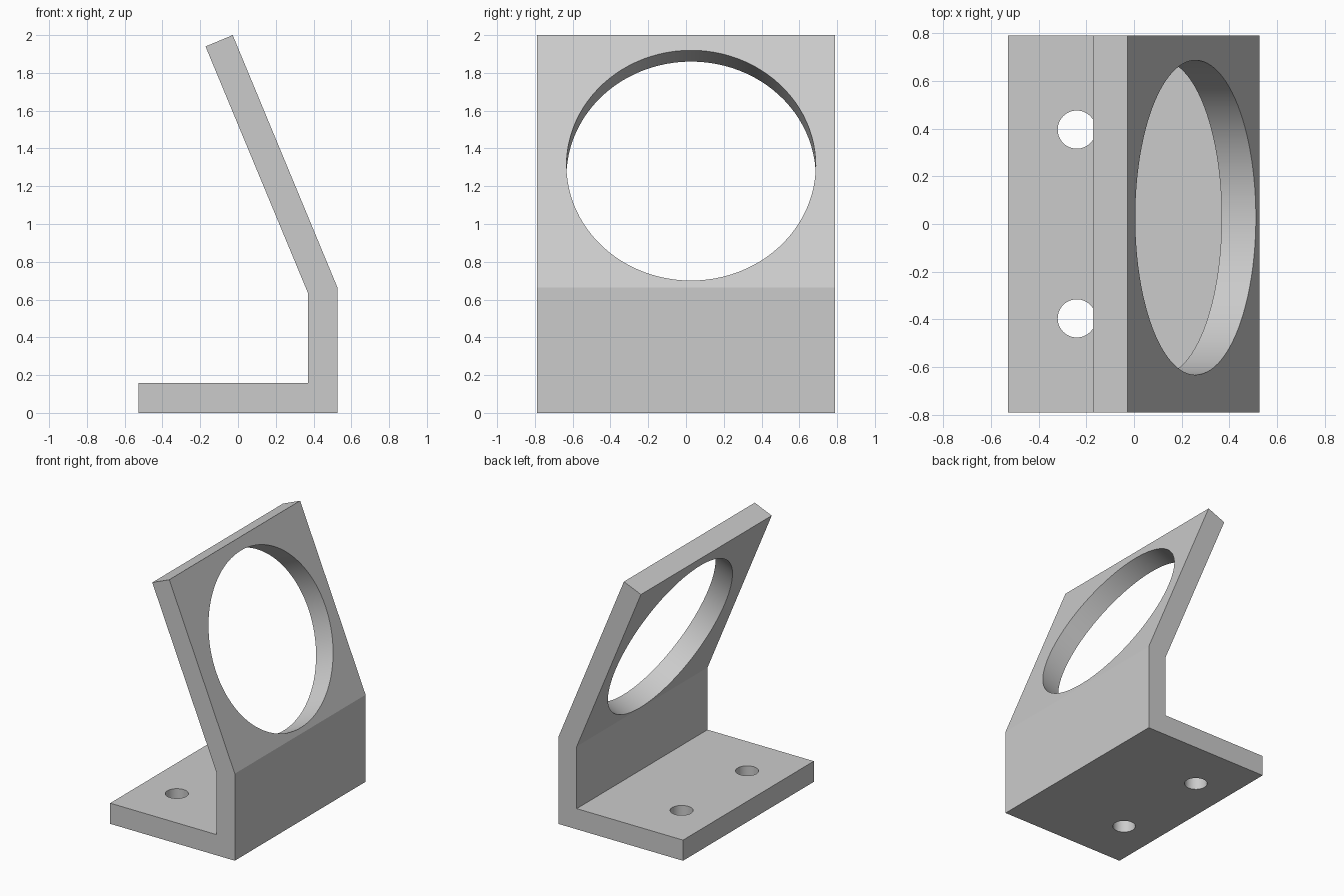
import bpy
import math
from mathutils import Vector

cube = bpy.data.objects.get("Cube")
if cube:
    bpy.data.objects.remove(cube, do_unlink=True)

HALF_WIDTH = 0.79

# Plain grey material
grey = bpy.data.materials.new("grey")
grey.use_nodes = True
colour = (0.6, 0.6, 0.6, 1)
grey.diffuse_color = colour
grey.node_tree.nodes["Principled BSDF"].inputs["Base Color"].default_value = colour

# Bracket side profile (x, z): foot, upright and leaning panel
profile = [(-0.528, 0), (0.526, 0), (0.526, 0.665), (-0.028, 2),
           (-0.172, 1.94), (0.371, 0.633), (0.371, 0.158), (-0.528, 0.158)]
n = len(profile)
verts = [(x, y, z) for y in (-HALF_WIDTH, HALF_WIDTH) for x, z in profile]
faces = [tuple(range(n)), tuple(reversed(range(n, 2 * n)))]
faces += [(i, i + n, (i + 1) % n + n, (i + 1) % n) for i in range(n)]
mesh = bpy.data.meshes.new("bracket")
mesh.from_pydata(verts, [], faces)
mesh.materials.append(grey)
bracket = bpy.data.objects.new("bracket", mesh)
bpy.context.collection.objects.link(bracket)


def drill(name, centre, axis, radius, depth):
    """Cut a round hole through the bracket along an axis."""
    bpy.ops.mesh.primitive_cylinder_add(
        vertices=96, radius=radius, depth=depth, location=centre,
        rotation=Vector(axis).to_track_quat("Z", "Y").to_euler())
    cutter = bpy.context.object
    cutter.name = name
    cutter.hide_render = True
    cutter.data.materials.append(grey)
    mod = bracket.modifiers.new(name, "BOOLEAN")
    mod.operation = "DIFFERENCE"
    mod.solver = "EXACT"
    mod.object = cutter
    bpy.ops.object.select_all(action="DESELECT")
    bracket.select_set(True)
    bpy.context.view_layer.objects.active = bracket
    bpy.ops.object.modifier_apply(modifier=name)
    bpy.data.objects.remove(cutter, do_unlink=True)


# Large opening square to the leaning panel
lean = math.atan2(0.554, 1.335)
drill("panel_opening", (0.258, 0.027, 1.31),
      (math.cos(lean), 0, math.sin(lean)), 0.66, 0.5)

# Two screw holes in the foot
for side in (-1, 1):
    drill("screw_hole", (-0.24, side * 0.396, 0.08), (0, 0, 1), 0.08, 0.4)

bpy.ops.object.shade_smooth_by_angle(angle=math.radians(20))
